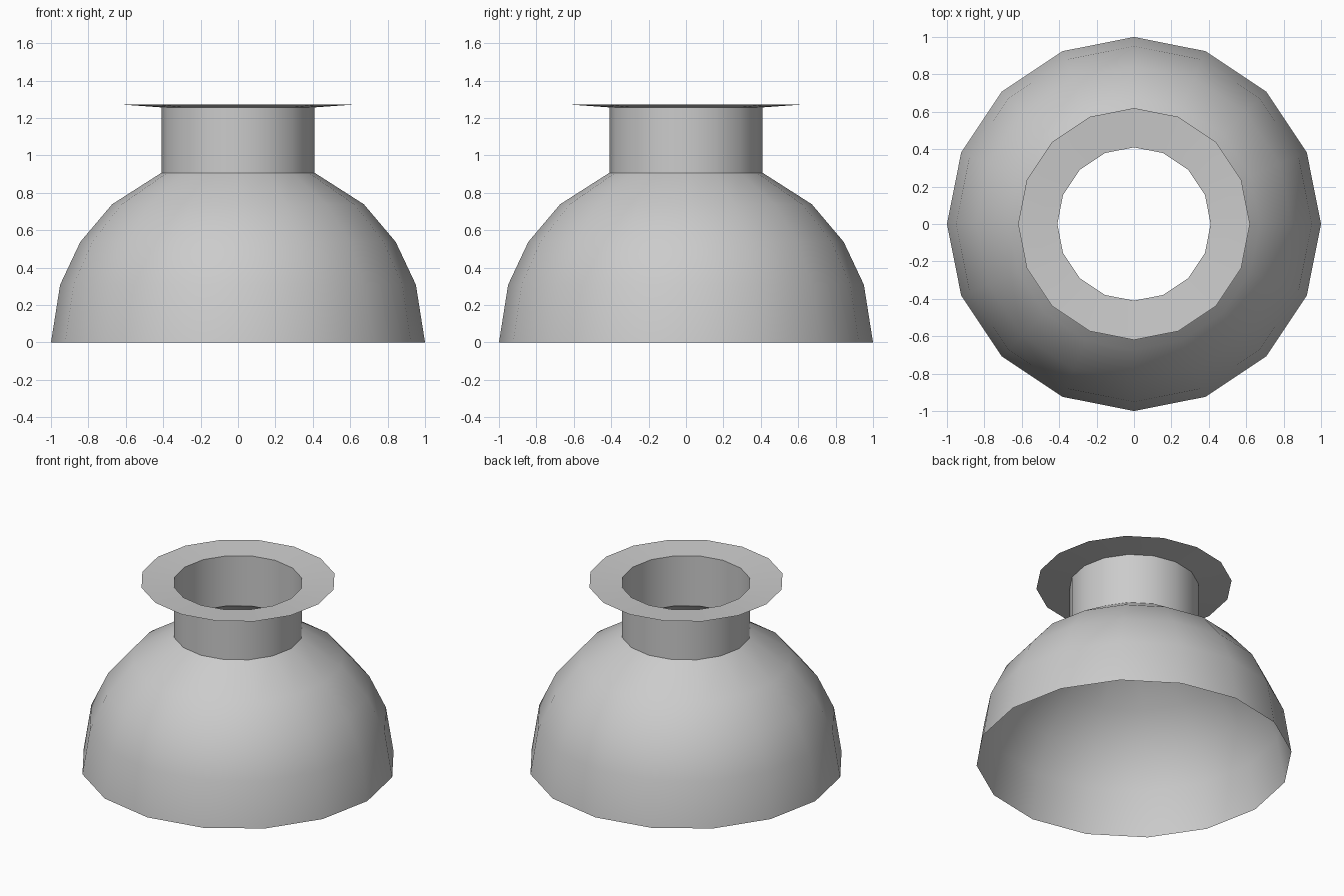
import bpy, bmesh, math

if "Cube" in bpy.data.objects:
    bpy.data.objects.remove(bpy.data.objects["Cube"])

SIDES = 16

# profile (radius, height): open dome, straight neck, thin flared rim
PROFILE = [(1.0, 0.0), (0.951, 0.309), (0.843, 0.538), (0.673, 0.739),
           (0.41, 0.907), (0.41, 1.257), (0.62, 1.272)]


def lathe(name, profile, sides):
    bm = bmesh.new()
    rings = []
    for r, z in profile:
        rings.append([bm.verts.new((r * math.cos(2 * math.pi * i / sides),
                                    r * math.sin(2 * math.pi * i / sides), z))
                      for i in range(sides)])
    for a, b in zip(rings, rings[1:]):
        for i in range(sides):
            j = (i + 1) % sides
            bm.faces.new((a[i], a[j], b[j], b[i]))
    # the rim faces up, the walls face outward
    rim = [f for f in bm.faces if f.calc_center_median().z > 1.26]
    for f in rim:
        if f.normal.z < 0:
            f.normal_flip()
    bm.normal_update()
    mesh = bpy.data.meshes.new(name)
    bm.to_mesh(mesh)
    bm.free()
    obj = bpy.data.objects.new(name, mesh)
    bpy.context.collection.objects.link(obj)
    return obj


# one continuous thin shell
shell = lathe("domed_shell_with_neck", PROFILE, SIDES)
bpy.context.view_layer.objects.active = shell
shell.select_set(True)
bpy.ops.object.shade_smooth_by_angle(angle=math.radians(35))
